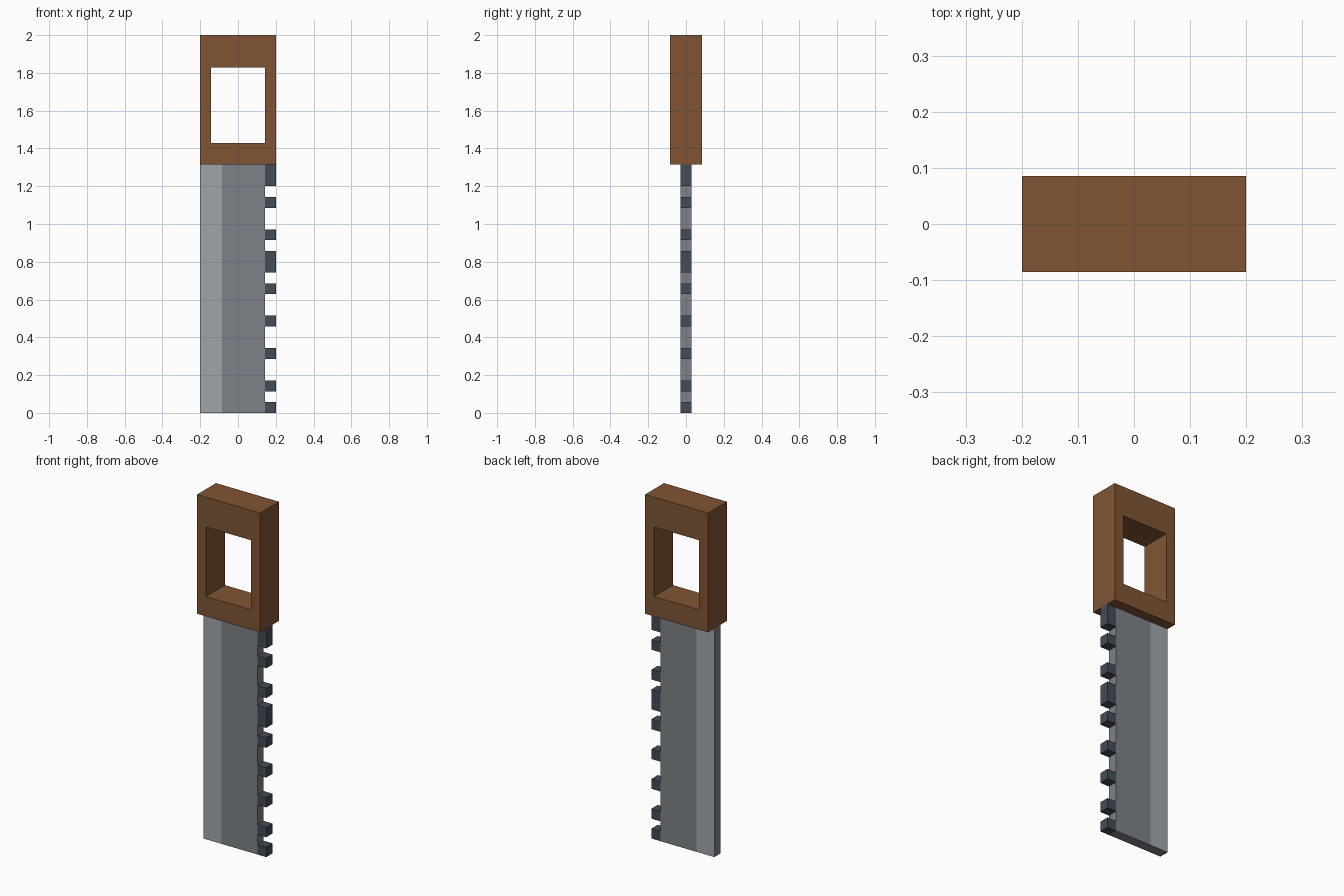
import bpy
import bmesh

U = 2 / 35  # the model sits on a regular grid of this step

cube = bpy.data.objects.get("Cube")
if cube:
    bpy.data.objects.remove(cube, do_unlink=True)


def material(name, rgb):
    mat = bpy.data.materials.new(name)
    mat.use_nodes = True
    color = (*rgb, 1)
    mat.diffuse_color = color
    node = next(n for n in mat.node_tree.nodes if n.type == "BSDF_PRINCIPLED")
    node.inputs["Base Color"].default_value = color
    return mat


wood = material("brown wood", (0.216, 0.091, 0.034))
steel = material("grey steel", (0.205, 0.223, 0.246))
light_steel = material("light steel", (0.352, 0.386, 0.402))
dark_steel = material("dark steel", (0.058, 0.072, 0.091))


def finish(name, bm, *mats):
    bmesh.ops.recalc_face_normals(bm, faces=bm.faces)
    mesh = bpy.data.meshes.new(name)
    bm.to_mesh(mesh)
    bm.free()
    for mat in mats:
        mesh.materials.append(mat)
    obj = bpy.data.objects.new(name, mesh)
    bpy.context.collection.objects.link(obj)
    return obj


def box(bm, x0, x1, half_y, z0, z1):
    verts = bmesh.ops.create_cube(bm, size=1)["verts"]
    for v in verts:
        v.co = ((x1 if v.co.x > 0 else x0) * U,
                (half_y if v.co.y > 0 else -half_y) * U,
                (z1 if v.co.z > 0 else z0) * U)


# Handle: rectangular frame with a grip opening
bm = bmesh.new()


def ring(x, z0, z1, y):
    corners = ((-x, z0), (x, z0), (x, z1), (-x, z1))
    return [bm.verts.new((cx * U, y * U, cz * U)) for cx, cz in corners]


outer_front, outer_back = ring(3.5, 23, 35, -1.5), ring(3.5, 23, 35, 1.5)
inner_front, inner_back = ring(2.5, 25, 32, -1.5), ring(2.5, 25, 32, 1.5)
loops = [outer_front, inner_front, inner_back, outer_back]
for a, b in zip(loops, loops[1:] + loops[:1]):
    for i in range(4):
        j = (i + 1) % 4
        bm.faces.new((a[i], a[j], b[j], b[i]))
finish("handle", bm, wood)

# Blade: flat plate with a lighter band along its back edge, on both broad sides
bm = bmesh.new()
box(bm, -3.5, 2.5, 0.5, 0, 23)
bmesh.ops.bisect_plane(bm, geom=bm.verts[:] + bm.edges[:] + bm.faces[:],
                       plane_co=(-1.5 * U, 0, 0), plane_no=(1, 0, 0))
bm.normal_update()
for face in bm.faces:
    if abs(face.normal.y) > 0.9 and face.calc_center_median().x < -1.5 * U:
        face.material_index = 1
finish("blade", bm, steel, light_steel)

# Teeth: square blocks along the cutting edge, two of them double length
teeth = ((0, 1), (2, 1), (5, 1), (8, 1), (11, 1), (13, 2), (16, 1), (19, 1), (21, 2))
for number, (start, length) in enumerate(teeth, 1):
    bm = bmesh.new()
    box(bm, 2.5, 3.5, 0.5, start, start + length)
    finish(f"tooth_{number}", bm, dark_steel)
